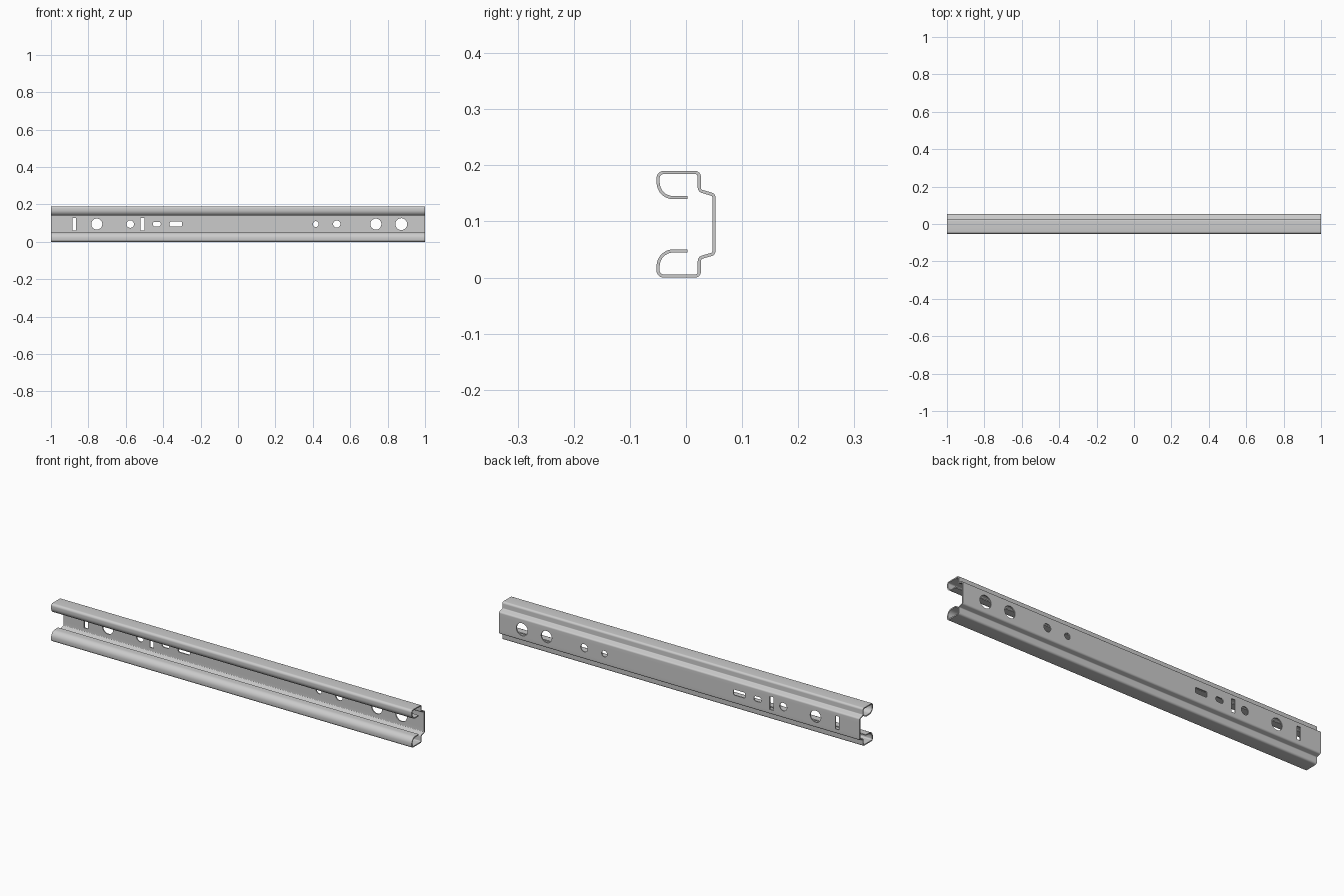
import bpy, bmesh
from math import pi, cos, sin, tan
from mathutils import Vector

if "Cube" in bpy.data.objects:
    bpy.data.objects.remove(bpy.data.objects["Cube"])

T = 0.0056      # sheet thickness
MID = 0.095     # height of the symmetry plane


def fillet(corners, steps=8):
    """Round each (y, z, radius) corner of an open path."""
    pts = [Vector(c[:2]) for c in corners]
    out = [pts[0]]
    for i in range(1, len(pts) - 1):
        p, r = pts[i], corners[i][2]
        a, b = (pts[i - 1] - p).normalized(), (pts[i + 1] - p).normalized()
        half = a.angle(b) / 2
        centre = p + (a + b).normalized() * (r / sin(half))
        start = p + a * (r / tan(half)) - centre
        end = p + b * (r / tan(half)) - centre
        sweep = start.angle(end)
        for k in range(steps + 1):
            t = k / steps
            out.append(centre + (start * sin((1 - t) * sweep) + end * sin(t * sweep)) / sin(sweep))
    return out + [pts[-1]]


def make_object(name, bm):
    bmesh.ops.recalc_face_normals(bm, faces=bm.faces)
    mesh = bpy.data.meshes.new(name)
    bm.to_mesh(mesh)
    bm.free()
    obj = bpy.data.objects.new(name, mesh)
    bpy.context.collection.objects.link(obj)
    return obj


# Upper half of the sheet centreline, from curled lip to back web (z relative to MID)
half = fillet([(0.003, 0.0475, 0), (-0.0497, 0.0475, 0.027), (-0.0497, 0.0922, 0.0095),
               (0.0237, 0.0922, 0.0075), (0.0237, 0.060, 0.0075),
               (0.0497, 0.0525, 0.0065), (0.0497, 0.03, 0)])
path = half + [Vector((p.x, -p.y)) for p in reversed(half)]

# Channel: thicken the path and extrude along x
bm = bmesh.new()
rings = []
for i, p in enumerate(path):
    d0 = (p - path[max(i - 1, 0)]).normalized() if i else (path[1] - p).normalized()
    d1 = (path[i + 1] - p).normalized() if i < len(path) - 1 else d0
    d = (d0 + d1).normalized()
    off = Vector((-d.y, d.x)) * (T / 2 / d.dot(d0))
    rings.append([bm.verts.new((x, p.x + s * off.x, MID + p.y + s * off.y))
                  for x, s in ((-1, 1), (-1, -1), (1, -1), (1, 1))])
for a, b in zip(rings, rings[1:]):
    for k in range(4):
        j = (k + 1) % 4
        bm.faces.new((a[k], a[j], b[j], b[k]))
bm.faces.new(rings[0])
bm.faces.new(rings[-1])
rail = make_object("channel_rail", bm)

# Holes in the web: x, width, height, corner radius
holes = [(-0.876, 0.020, 0.066, 0.001), (-0.755, 0.059, 0.059, 0.0295),
         (-0.576, 0.040, 0.040, 0.020), (-0.511, 0.020, 0.066, 0.001),
         (-0.434, 0.043, 0.025, 0.0125), (-0.332, 0.066, 0.028, 0.008),
         (0.416, 0.031, 0.031, 0.0155), (0.528, 0.039, 0.039, 0.0195),
         (0.737, 0.059, 0.059, 0.0295), (0.873, 0.063, 0.063, 0.0315)]
bm = bmesh.new()
for x, w, h, r in holes:
    verts = []
    for q in range(4):
        sx, sz = ((1, 1), (-1, 1), (-1, -1), (1, -1))[q]
        for k in range(9):
            a = (q + k / 8) * pi / 2
            verts.append(bm.verts.new((x + sx * (w / 2 - r) + r * cos(a), 0.04,
                                       MID + sz * (h / 2 - r) + r * sin(a))))
    bmesh.ops.remove_doubles(bm, verts=verts, dist=1e-5)
    face = bm.faces.new([v for v in verts if v.is_valid])
    top = bmesh.ops.extrude_face_region(bm, geom=[face], use_keep_orig=True)
    bmesh.ops.translate(bm, vec=(0, 0.025, 0),
                        verts=[g for g in top["geom"] if isinstance(g, bmesh.types.BMVert)])
cutter = make_object("hole_cutter", bm)
cutter.hide_render = True

cut = rail.modifiers.new("holes", 'BOOLEAN')
cut.operation = 'DIFFERENCE'
cut.solver = 'EXACT'
cut.object = cutter
bpy.context.view_layer.objects.active = rail
rail.select_set(True)
cutter.select_set(False)
bpy.ops.object.modifier_apply(modifier=cut.name)
bpy.data.objects.remove(cutter)
bpy.ops.object.shade_smooth_by_angle(angle=pi / 6)
